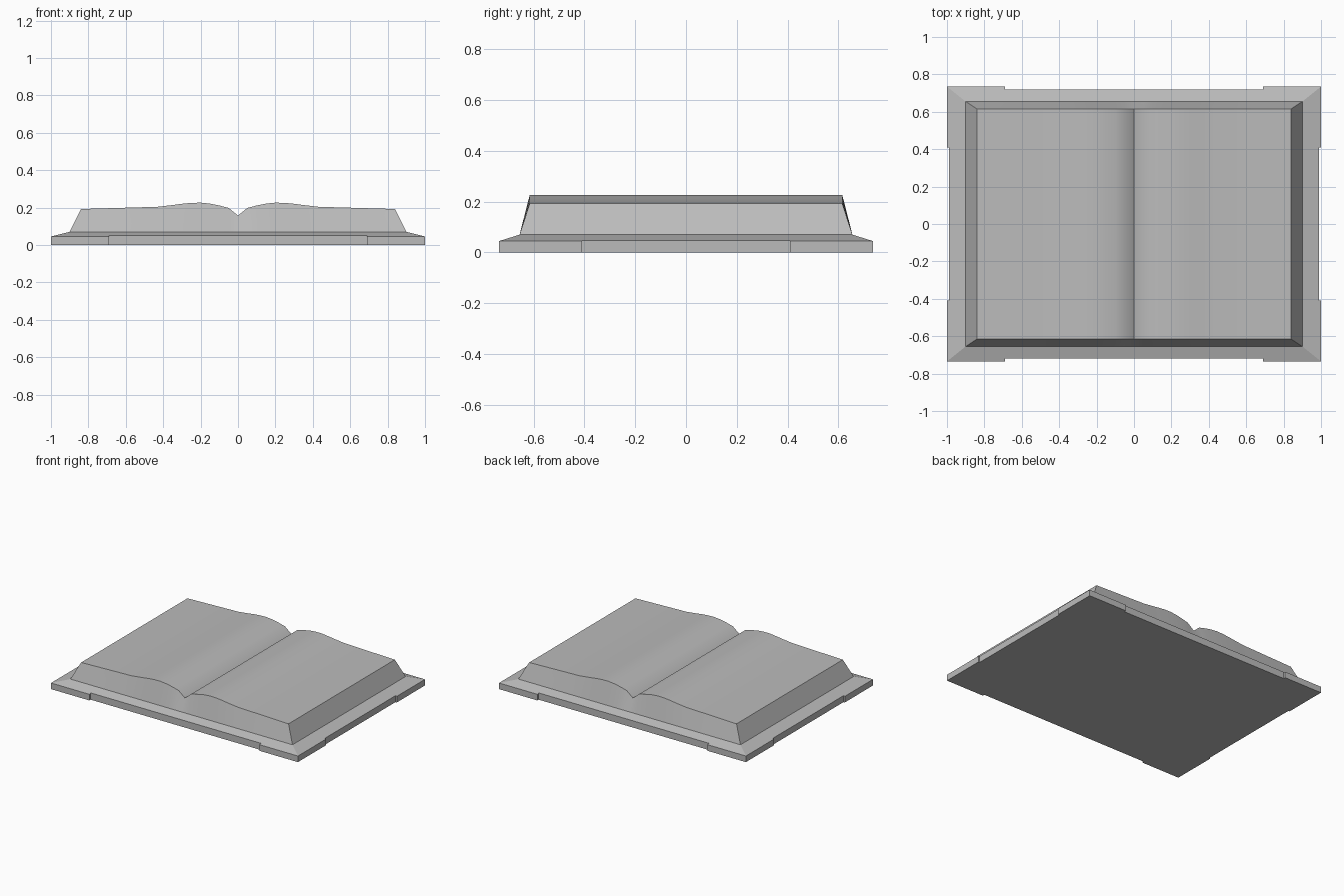
import bpy, bmesh, math

cube = bpy.data.objects.get("Cube")
if cube:
    bpy.data.objects.remove(cube, do_unlink=True)

# One plain grey for the whole book
grey = bpy.data.materials.new("stone_grey")
grey.use_nodes = True
colour = (0.5, 0.5, 0.5, 1)
grey.diffuse_color = colour
grey.node_tree.nodes["Principled BSDF"].inputs["Base Color"].default_value = colour


def make_object(name, bm):
    bmesh.ops.recalc_face_normals(bm, faces=bm.faces)
    mesh = bpy.data.meshes.new(name)
    bm.to_mesh(mesh)
    bm.free()
    mesh.materials.append(grey)
    obj = bpy.data.objects.new(name, mesh)
    bpy.context.collection.objects.link(obj)
    return obj


# Cover: outer size, corner guard extents, recess depth and inner rim
OX, OY = 1.0, 0.735
GX, GY = 0.69, 0.41
RX, RY = 0.99, 0.72
IX, IY = 0.90, 0.655
EDGE_Z, RIM_Z = 0.045, 0.07


def rim_height(x, y):
    """Height of the sloping rim at an outline point."""
    inset = min((OX - abs(x)) / (OX - IX), (OY - abs(y)) / (OY - IY))
    return EDGE_Z + (RIM_Z - EDGE_Z) * inset


def build_cover():
    bm = bmesh.new()
    # Each side runs corner to corner and steps in between the guards
    front = [(-OX, -OY), (-GX, -OY), (-GX, -RY), (GX, -RY), (GX, -OY)]
    right = [(OX, -OY), (OX, -GY), (RX, -GY), (RX, GY), (OX, GY)]
    outline = front + right + [(-x, -y) for x, y in front + right]
    n = len(outline)
    low = [bm.verts.new((x, y, 0)) for x, y in outline]
    high = [bm.verts.new((x, y, rim_height(x, y))) for x, y in outline]
    inner = [bm.verts.new((x, y, RIM_Z)) for x, y in
             ((-IX, -IY), (IX, -IY), (IX, IY), (-IX, IY))]
    bm.faces.new(low[::-1])
    for i in range(n):
        j = (i + 1) % n
        bm.faces.new((low[i], low[j], high[j], high[i]))
    # Sloping rim, one face per side
    for s in range(4):
        edge = [high[(s * 5 + k) % n] for k in range(6)]
        bm.faces.new(edge + [inner[(s + 1) % 4], inner[s]])
    bm.faces.new(inner)
    return make_object("book_cover", bm)


# Pages: half profile from the centre fold to the page edge
HALF = [(0, 0.157), (0.05, 0.198), (0.10, 0.211), (0.15, 0.221), (0.20, 0.226),
        (0.25, 0.225), (0.30, 0.220), (0.36, 0.212), (0.43, 0.204),
        (0.60, 0.199), (0.84, 0.192)]
PAGE_Y = 0.615


def build_pages():
    bm = bmesh.new()
    profile = [(-x, z) for x, z in HALF[:0:-1]] + HALF
    flare = IX / HALF[-1][0]
    rows = []
    for x, z in profile:
        rows.append([bm.verts.new(p) for p in (
            (x * flare, -IY, RIM_Z), (x, -PAGE_Y, z),
            (x, PAGE_Y, z), (x * flare, IY, RIM_Z))])
    for a, b in zip(rows, rows[1:]):
        for k in range(3):
            bm.faces.new((a[k], b[k], b[k + 1], a[k + 1]))
    # Outer page edges
    bm.faces.new(rows[0])
    bm.faces.new(rows[-1][::-1])
    return make_object("open_pages", bm)


cover = build_cover()
pages = build_pages()

# Smooth the curved pages while keeping the fold and borders sharp
bpy.ops.object.select_all(action='DESELECT')
pages.select_set(True)
bpy.context.view_layer.objects.active = pages
bpy.ops.object.shade_smooth_by_angle(angle=math.radians(30))
